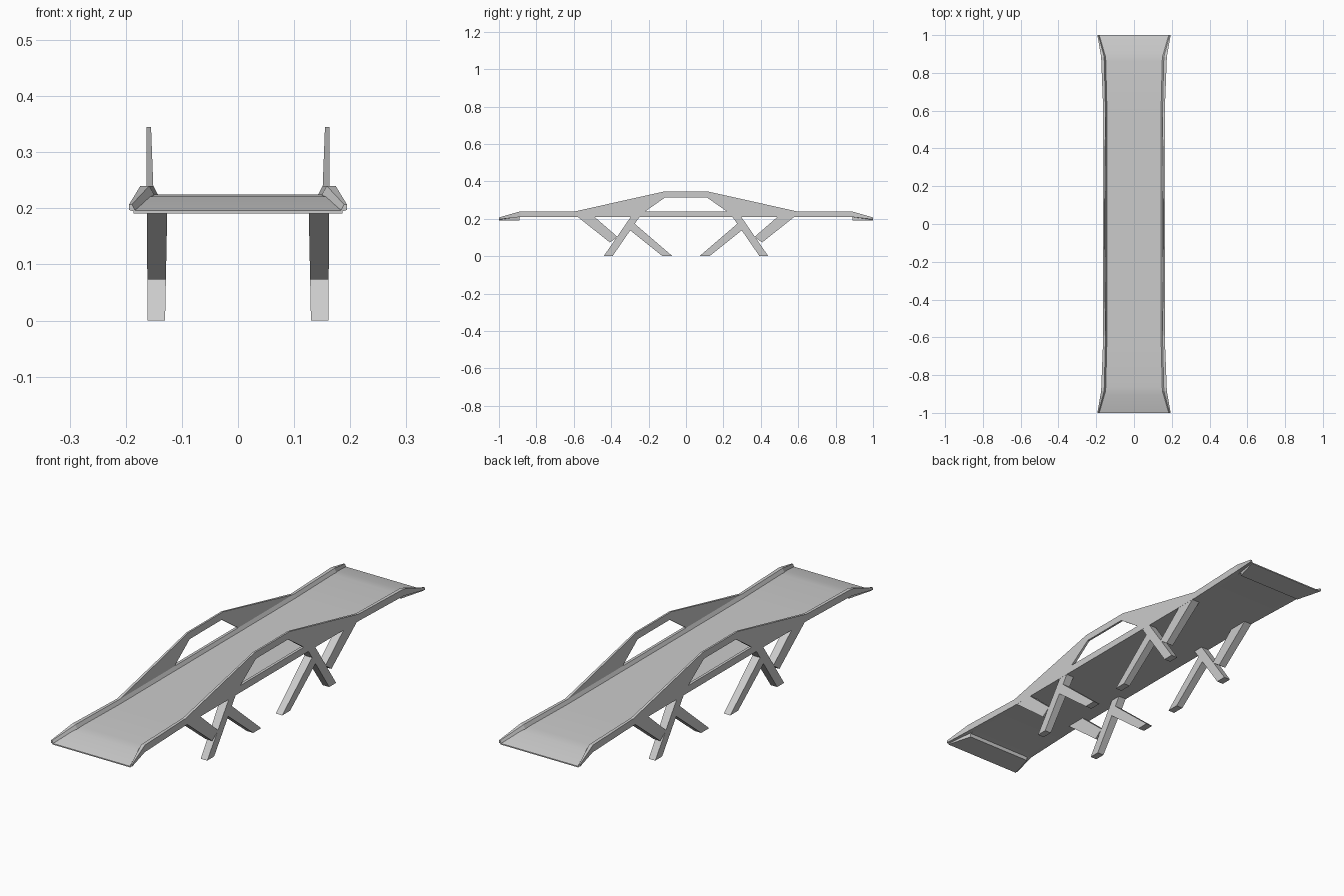
import bpy, bmesh

if "Cube" in bpy.data.objects:
    bpy.data.objects.remove(bpy.data.objects["Cube"], do_unlink=True)

grey = bpy.data.materials.new("light_grey")
grey.use_nodes = True
colour = (0.6, 0.6, 0.6, 1)
grey.diffuse_color = colour
grey.node_tree.nodes["Principled BSDF"].inputs["Base Color"].default_value = colour


def loft(name, sections, mirror=(False, False), smooth=False):
    """Skin a list of matching closed sections and cap both ends."""
    bm = bmesh.new()
    rings = [[bm.verts.new(p) for p in s] for s in sections]
    n = len(rings[0])
    for a, b in zip(rings, rings[1:]):
        for i in range(n):
            j = (i + 1) % n
            bm.faces.new((a[i], a[j], b[j], b[i]))
    bm.faces.new(rings[0])
    bm.faces.new(rings[-1])
    bmesh.ops.recalc_face_normals(bm, faces=bm.faces)
    mesh = bpy.data.meshes.new(name)
    bm.to_mesh(mesh)
    bm.free()
    mesh.materials.append(grey)
    ob = bpy.data.objects.new(name, mesh)
    bpy.context.collection.objects.link(ob)
    if any(mirror):
        mod = ob.modifiers.new("mirror", "MIRROR")
        mod.use_axis = (mirror[0], mirror[1], False)
        mod.use_mirror_merge = False
    if smooth:
        bpy.ops.object.select_all(action="DESELECT")
        ob.select_set(True)
        bpy.context.view_layer.objects.active = ob
        bpy.ops.object.shade_smooth_by_angle(angle=0.5)
    return ob


def panel(name, outline, inner, outer, mirror):
    """Thicken a (y, z) outline; inner and outer give x at a height."""
    return loft(name, [[(f(z), y, z) for y, z in outline] for f in (inner, outer)], mirror)


def both_ends(stations):
    """Repeat stations (first value y) from the back end to the front end."""
    return [(-s[0], *s[1:]) for s in reversed(stations)] + stations


# Deck with sloping ends: y, half width, top, underside
deck = both_ends([(0.6, 0.147, 0.225, 0.21), (0.86, 0.152, 0.225, 0.21),
                  (0.905, 0.157, 0.221, 0.207), (1.0, 0.186, 0.196, 0.191)])
loft("deck", [[(-w, y, b), (w, y, b), (w, y, t), (-w, y, t)] for y, w, t, b in deck],
     smooth=True)

# Ramp lips under the deck ends
lip = [(0.89, 0.156, 0.215), (1.0, 0.186, 0.194)]
loft("ramp_lips", [[(-w, y, 0.191), (w, y, 0.191), (w, y, t), (-w, y, t)]
                   for y, w, t in lip], (False, True))

# Low kerb rails that flare out at the ends: y, then an (x, z) section
middle = [(0.143, 0.21), (0.143, 0.225), (0.151, 0.24), (0.163, 0.24), (0.163, 0.21)]
flare = [(0.15, 0.21), (0.15, 0.225), (0.158, 0.24), (0.174, 0.24), (0.174, 0.21)]
tip = [(0.184, 0.194), (0.184, 0.197), (0.189, 0.207), (0.194, 0.207), (0.194, 0.197)]
kerb = both_ends([(0.6, middle), (0.885, flare), (1.0, tip)])
loft("kerb_rails", [[(x, y, z) for x, z in s] for y, s in kerb], (True, False))

# Arched side walls with an opening in the middle
arch = [(-0.6, 0.238), (-0.12, 0.345), (0.12, 0.345), (0.6, 0.238),
        (0.22, 0.238), (0.11, 0.315), (-0.11, 0.315), (-0.22, 0.238)]
panel("arch_walls", arch, lambda z: 0.151 + (z - 0.24) * 0.038, lambda z: 0.163, (True, True)[:1] + (False,))

# Legs: one main strut with a brace on either side, at all four corners
struts = {
    "main_struts": [(-0.44, 0), (-0.393, 0), (-0.245, 0.215), (-0.292, 0.215)],
    "outer_braces": [(-0.585, 0.215), (-0.495, 0.215), (-0.366, 0.103), (-0.407, 0.073)],
    "inner_braces": [(-0.126, 0), (-0.072, 0), (-0.274, 0.173), (-0.312, 0.149)],
}
for name, outline in struts.items():
    panel(name, outline, lambda z: 0.13 - z * 0.02, lambda z: 0.161 + z * 0.008, (True, True))
